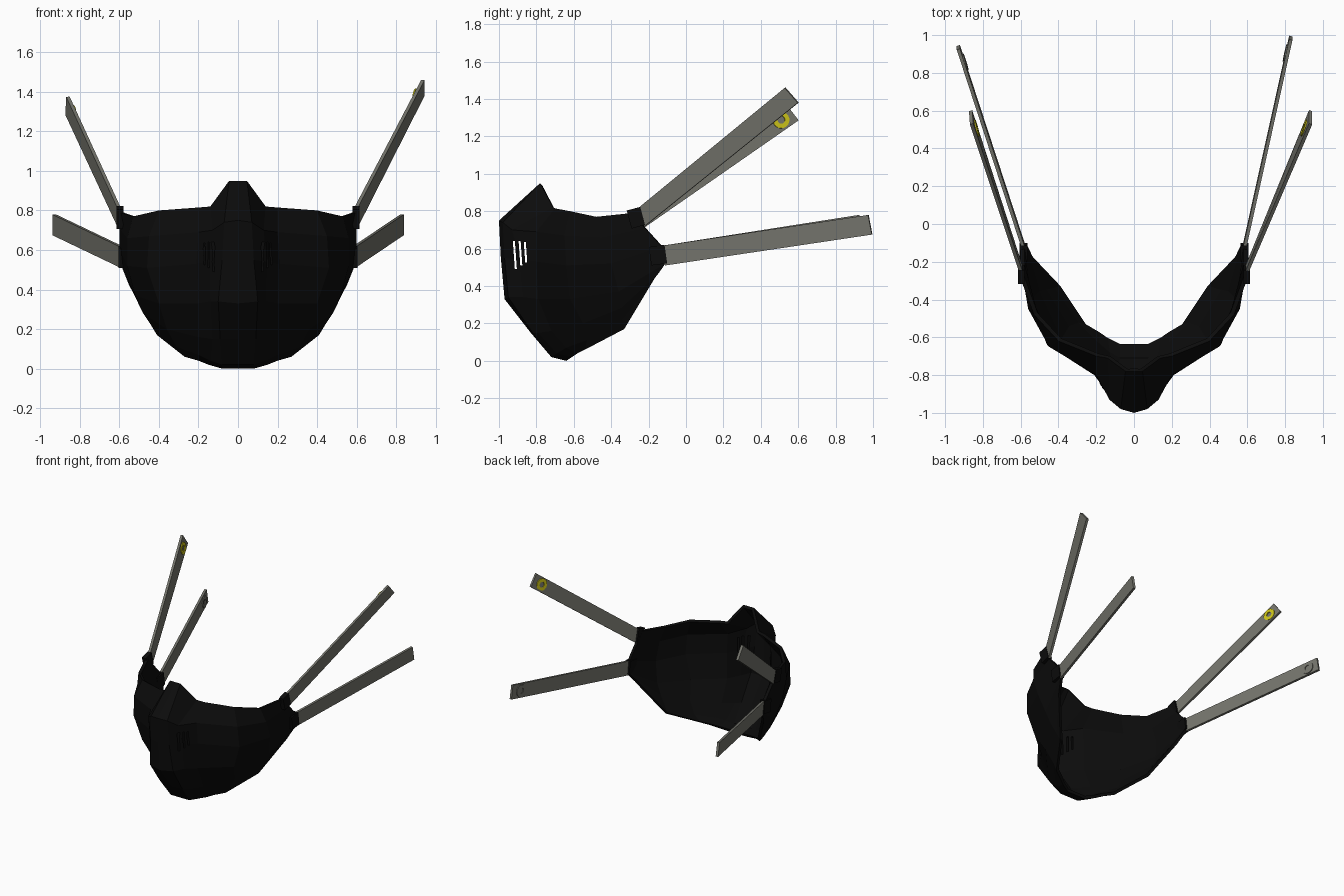
import bpy, bmesh, math
from mathutils import Vector

if "Cube" in bpy.data.objects:
    bpy.data.objects.remove(bpy.data.objects["Cube"])


def material(name, rgb):
    m = bpy.data.materials.new(name)
    m.diffuse_color = (*rgb, 1)
    m.use_nodes = True
    m.node_tree.nodes["Principled BSDF"].inputs["Base Color"].default_value = m.diffuse_color
    return m


BLACK = material("matte black", (0.0035, 0.0035, 0.0035))
GREY = material("strap grey", (0.175, 0.175, 0.15))
YELLOW = material("snap yellow", (0.62, 0.56, 0.01))


def make(name, verts, faces, mat, recalc=True):
    me = bpy.data.meshes.new(name)
    me.from_pydata([tuple(v) for v in verts], [], faces)
    if recalc:
        bm = bmesh.new()
        bm.from_mesh(me)
        bmesh.ops.recalc_face_normals(bm, faces=bm.faces)
        bm.to_mesh(me)
        bm.free()
    me.materials.append(mat)
    ob = bpy.data.objects.new(name, me)
    bpy.context.collection.objects.link(ob)
    return ob


BOX = [(0, 1, 3, 2), (4, 6, 7, 5), (0, 4, 5, 1), (2, 3, 7, 6), (0, 2, 6, 4), (1, 5, 7, 3)]


def box(name, centre, size, mat, tilt=0):
    verts = [(x * size[0] / 2, y * size[1] / 2, z * size[2] / 2)
             for x in (-1, 1) for y in (-1, 1) for z in (-1, 1)]
    ob = make(name, verts, BOX, mat)
    ob.location = centre
    ob.rotation_euler.x = math.radians(tilt)
    return ob


# mask shell: half cross-sections from the nose bridge down to the chin rim
rows = [
    [(0, -.78, .95), (.045, -.78, .95), (.14, -.71, .82), (.2, -.70, .815), (.40, -.62, .80), (.53, -.48, .77), (.60, -.29, .79)],
    [(0, -1.0, .75), (.07, -.98, .74), (.13, -.93, .70), (.2, -.80, .69), (.45, -.65, .67), (.56, -.45, .66), (.60, -.22, .71)],
    [(0, -.99, .55), (.08, -.97, .55), (.145, -.89, .54), (.21, -.80, .53), (.46, -.64, .51), (.56, -.40, .52), (.60, -.13, .61)],
    [(0, -.97, .33), (.10, -.95, .34), (.14, -.87, .34), (.2, -.79, .33), (.40, -.62, .33), (.52, -.36, .37), (.59, -.11, .52)],
    [(0, -.83, .15), (.09, -.82, .15), (.13, -.79, .15), (.2, -.72, .16), (.36, -.55, .20), (.48, -.35, .28), (.57, -.145, .47)],
    [(0, -.72, .02), (.08, -.72, .02), (.14, -.69, .04), (.2, -.64, .07), (.31, -.53, .11), (.44, -.34, .22), (.56, -.165, .445)],
    [(0, -.64, 0), (.08, -.64, 0), (.15, -.61, .02), (.2, -.58, .04), (.27, -.54, .06), (.41, -.33, .17), (.55, -.18, .42)],
]
n = len(rows[0])
faces = [(r * n + c, (r + 1) * n + c, (r + 1) * n + c + 1, r * n + c + 1)
         for r in range(len(rows) - 1) for c in range(n - 1)]
shell = make("mask_shell", [p for row in rows for p in row], faces, BLACK, recalc=False)
mirror = shell.modifiers.new("mirror", 'MIRROR')
mirror.use_clip = True
solid = shell.modifiers.new("thickness", 'SOLIDIFY')
solid.thickness = 0.022
solid.offset = -1

# vent slots through the snout sides
for i, (y, z, h) in enumerate([(-.915, .565, .15), (-.885, .575, .13), (-.858, .58, .11)]):
    cutter = box("vent_cutter_%d" % i, (0, y, z), (.7, .011, h), BLACK, tilt=4)
    cutter.hide_render = True
    cutter.hide_viewport = True
    cutter.display_type = 'WIRE'
    cut = shell.modifiers.new("vent", 'BOOLEAN')
    cut.operation = 'DIFFERENCE'
    cut.object = cutter

# strap anchors on the shell edge
for s, side in ((-1, "left"), (1, "right")):
    box("upper_anchor_" + side, (s * .597, -.268, .765), (.035, .075, .10), BLACK, tilt=15)
    box("lower_anchor_" + side, (s * .585, -.15, .565), (.04, .085, .10), BLACK, tilt=8)


def strap(name, start_top, start_bot, end_top, end_bot, snap):
    """Flat band between two edges, with a round snap near the end on the inner face."""
    st, sb, et, eb = map(Vector, (start_top, start_bot, end_top, end_bot))
    along = ((et + eb) - (st + sb)).normalized()
    up = (st - sb).normalized()
    inner = along.cross(up).normalized()
    if inner.x * st.x > 0:
        inner = -inner
    up = inner.cross(along).normalized()
    verts = [p + inner * d for d in (-.009, .009) for p in (st, sb, et, eb)]
    make(name, verts, BOX, GREY)
    # snap ring
    mid_s, mid_e = (st + sb) / 2, (et + eb) / 2
    centre = mid_s.lerp(mid_e, .925) + inner * .008
    k = 16
    ring = []
    for radius, d in ((.046, 0), (.046, .007), (.021, .007), (.021, 0)):
        for i in range(k):
            a = math.tau * i / k
            ring.append(centre + along * radius * math.cos(a) + up * radius * math.sin(a) + inner * d)
    quads = [(j * k + i, j * k + (i + 1) % k, (j + 1) % 4 * k + (i + 1) % k, (j + 1) % 4 * k + i)
             for j in range(4) for i in range(k)]
    make(name + "_snap", ring, quads, snap)


strap("upper_strap_right", (.60, -.25, .82), (.60, -.22, .72), (.935, .53, 1.46), (.935, .60, 1.38), YELLOW)
strap("upper_strap_left", (-.60, -.25, .81), (-.60, -.22, .715), (-.86, .53, 1.375), (-.865, .60, 1.285), YELLOW)
strap("lower_strap_right", (.585, -.13, .615), (.585, -.11, .51), (.83, .975, .78), (.83, .995, .675), GREY)
strap("lower_strap_left", (-.585, -.13, .615), (-.585, -.11, .51), (-.93, .925, .78), (-.93, .945, .675), GREY)
